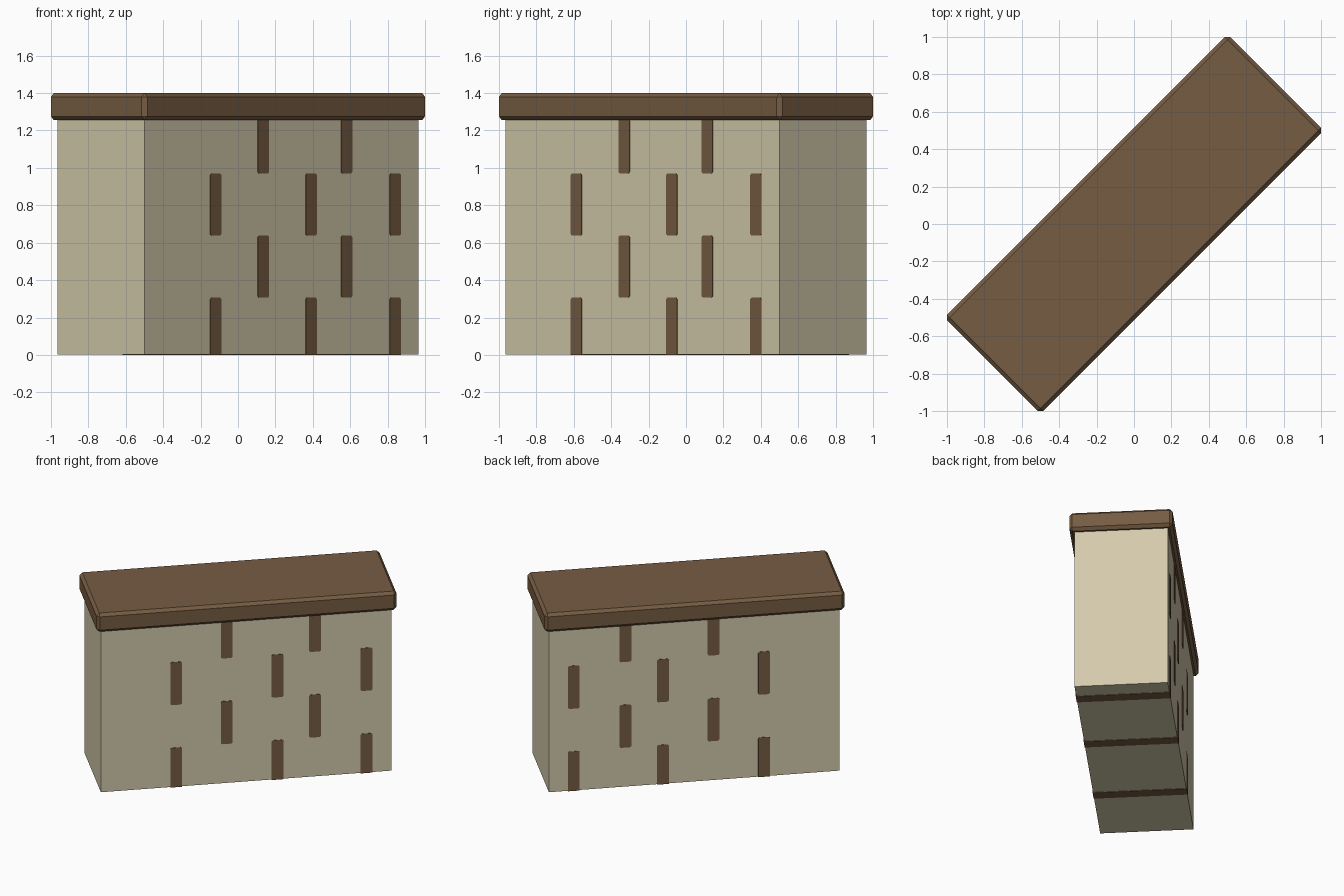
import bpy, bmesh, math
from mathutils import Matrix

if "Cube" in bpy.data.objects:
    bpy.data.objects.remove(bpy.data.objects["Cube"])

TURN = Matrix.Rotation(math.radians(45), 4, 'Z')


def material(name, rgb):
    m = bpy.data.materials.new(name)
    lin = [((c / 255 + 0.055) / 1.055) ** 2.4 for c in rgb]
    m.diffuse_color = (*lin, 1)
    m.use_nodes = True
    m.node_tree.nodes["Principled BSDF"].inputs["Base Color"].default_value = m.diffuse_color
    return m


plaster = material("tan_plaster", (212, 202, 172))
wood = material("brown_wood", (118, 92, 66))


def finish(bm, name, mat):
    bmesh.ops.recalc_face_normals(bm, faces=bm.faces)
    bm.transform(TURN)
    me = bpy.data.meshes.new(name)
    bm.to_mesh(me)
    bm.free()
    me.materials.append(mat)
    ob = bpy.data.objects.new(name, me)
    bpy.context.collection.objects.link(ob)
    return ob


def block(name, length, depth, z0, z1, mat, bevel=0):
    bm = bmesh.new()
    bmesh.ops.create_cube(bm, size=1)
    bm.transform(Matrix.Translation((0, 0, (z0 + z1) / 2))
                 @ Matrix.Diagonal((length, depth, z1 - z0, 1)))
    if bevel:
        bmesh.ops.bevel(bm, geom=bm.edges[:], offset=bevel, segments=1,
                        affect='EDGES', profile=0.5)
    return finish(bm, name, mat)


def through_bar(name, s, z0, z1, depth, mat, w=0.042, c=0.009):
    # chamfered upright profile extruded through the whole wall
    b = c if z0 > 0 else 0
    pts = [(-w + b, z0), (w - b, z0), (w, z0 + b), (w, z1 - c),
           (w - c, z1), (-w + c, z1), (-w, z1 - c), (-w, z0 + b)]
    if not b:
        pts = pts[:2] + pts[3:7]
    bm = bmesh.new()
    face = bm.faces.new([bm.verts.new((s + x, -depth / 2, z)) for x, z in pts])
    ext = bmesh.ops.extrude_face_region(bm, geom=[face])
    verts = [v for v in ext["geom"] if isinstance(v, bmesh.types.BMVert)]
    bmesh.ops.translate(bm, verts=verts, vec=(0, depth, 0))
    return finish(bm, name, mat)


# Wall body and bevelled cap
block("wall_body", 2.072, 0.658, 0.003, 1.27, plaster)
block("wall_cap", 2.142, 0.728, 1.255, 1.4, wood, bevel=0.021)

# Staggered wooden bars running through the wall
columns_a = (-0.499, 0.223, 0.859)
columns_b = (-0.138, 0.491)
rows = ((columns_a, 0.0, 0.306), (columns_b, 0.306, 0.638),
        (columns_a, 0.638, 0.97), (columns_b, 0.97, 1.3))
for r, (cols, z0, z1) in enumerate(rows):
    for i, s in enumerate(cols):
        through_bar(f"wood_bar_{r}_{i}", s, z0, z1, 0.664, wood)
